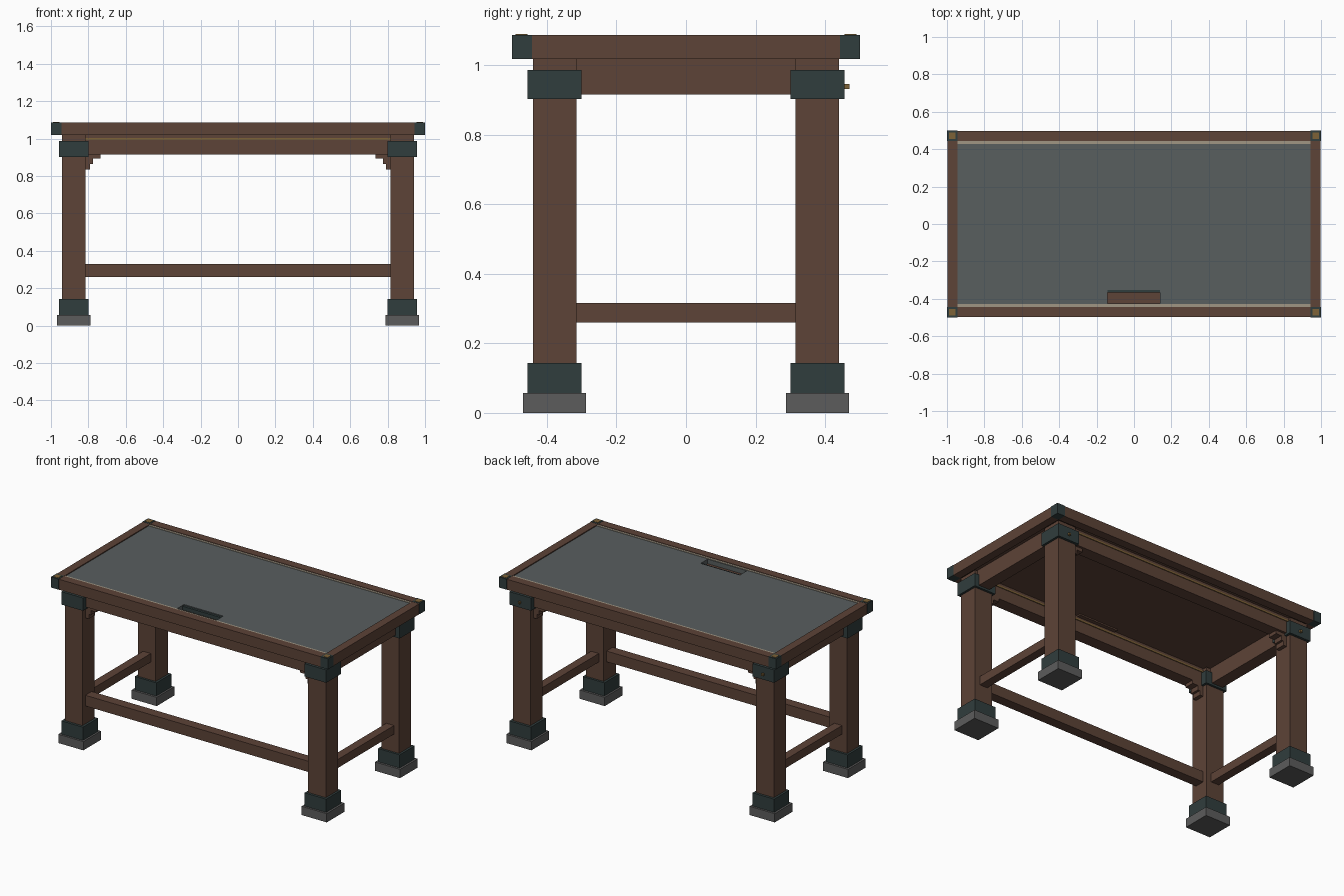
import bpy, bmesh

if "Cube" in bpy.data.objects:
    bpy.data.objects.remove(bpy.data.objects["Cube"])


def mat(name, r, g, b):
    def lin(c):
        c /= 255
        return c / 12.92 if c <= 0.04045 else ((c + 0.055) / 1.055) ** 2.4
    m = bpy.data.materials.new(name)
    m.diffuse_color = (lin(r), lin(g), lin(b), 1)
    m.use_nodes = True
    m.node_tree.nodes["Principled BSDF"].inputs["Base Color"].default_value = m.diffuse_color
    return m


WOOD = mat("brown wood", 93, 67, 55)
IRON = mat("dark iron", 48, 61, 61)
SLATE = mat("slate grey", 88, 94, 95)
STONE = mat("foot stone", 92, 92, 92)
BRASS = mat("brass", 125, 98, 55)
CREAM = mat("pale inlay", 160, 150, 132)


def box(name, x, y, z, m):
    """Box from (min, max) ranges on each axis."""
    bm = bmesh.new()
    bmesh.ops.create_cube(bm, size=1)
    for v in bm.verts:
        v.co = [r[0] if c < 0 else r[1] for c, r in zip(v.co, (x, y, z))]
    me = bpy.data.meshes.new(name)
    bm.to_mesh(me)
    bm.free()
    me.materials.append(m)
    ob = bpy.data.objects.new(name, me)
    bpy.context.collection.objects.link(ob)
    return ob


def span(s, a, b):
    return tuple(sorted((s * a, s * b)))


for sy, end in ((-1, "front"), (1, "back")):
    for sx, side in ((-1, "left"), (1, "right")):
        n = f"{end}_{side}_"
        # leg with foot and iron collars
        box(n + "leg", span(sx, .815, .942), span(sy, .315, .44), (.05, 1.018), WOOD)
        box(n + "foot", span(sx, .788, .969), span(sy, .287, .469), (0, .057), STONE)
        box(n + "base_collar", span(sx, .80, .956), span(sy, .301, .456), (.057, .143), IRON)
        box(n + "top_collar", span(sx, .80, .956), span(sy, .301, .456), (.902, .986), IRON)
        # stepped bracket under the apron
        for i, (xi, z0, z1) in enumerate(((.735, .893, .915), (.775, .864, .893), (.79, .835, .864))):
            box(f"{n}bracket_step_{i}", span(sx, xi, .82), span(sy, .345, .41), (z0, z1), WOOD)
        # iron corner cap with brass stud
        box(n + "corner_cap", span(sx, .945, 1), span(sy, .443, .5), (1.018, 1.087), IRON)
        box(n + "corner_stud", span(sx, .955, .99), span(sy, .455, .49), (1.08, 1.089), BRASS)
    # long rails, apron, trim and inlay
    box(end + "_top_rail", (-.945, .945), span(sy, .443, .498), (1.018, 1.086), WOOD)
    box(end + "_apron", (-.82, .82), span(sy, .345, .425), (.915, 1.02), WOOD)
    box(end + "_brass_strip", (-.82, .82), span(sy, .34, .43), (.992, 1.002), BRASS)
    box(end + "_inlay", (-.945, .945), span(sy, .428, .443), (1.07, 1.083), CREAM)

for sx, side in ((-1, "left"), (1, "right")):
    # short rails, aprons, stretchers and back collar pegs
    box(side + "_top_rail", span(sx, .945, .998), (-.443, .443), (1.018, 1.086), WOOD)
    box(side + "_apron", span(sx, .845, .925), (-.32, .32), (.915, 1.02), WOOD)
    box(side + "_stretcher", span(sx, .85, .906), (-.32, .32), (.26, .316), WOOD)
    box(side + "_back_peg", span(sx, .871, .885), (.45, .47), (.931, .945), BRASS)

box("front_stretcher", (-.82, .82), (-.41, -.345), (.26, .33), WOOD)

# slate top, in four pieces around the tray opening
Z = (1.048, 1.08)
box("slate_main", (-.945, .945), (-.352, .428), Z, SLATE)
box("slate_left", (-.945, -.143), (-.428, -.352), Z, SLATE)
box("slate_right", (.14, .945), (-.428, -.352), Z, SLATE)
box("slate_front_lip", (-.143, .14), (-.428, -.424), Z, SLATE)

# wooden board beneath and the sunken tray
box("under_board", (-.946, .946), (-.444, .444), (1.024, 1.05), WOOD)
box("tray_back_wall", (-.143, .14), (-.367, -.351), (1.05, 1.074), IRON)
box("tray_bottom", (-.143, .14), (-.424, -.32), (1.015, 1.03), WOOD)
